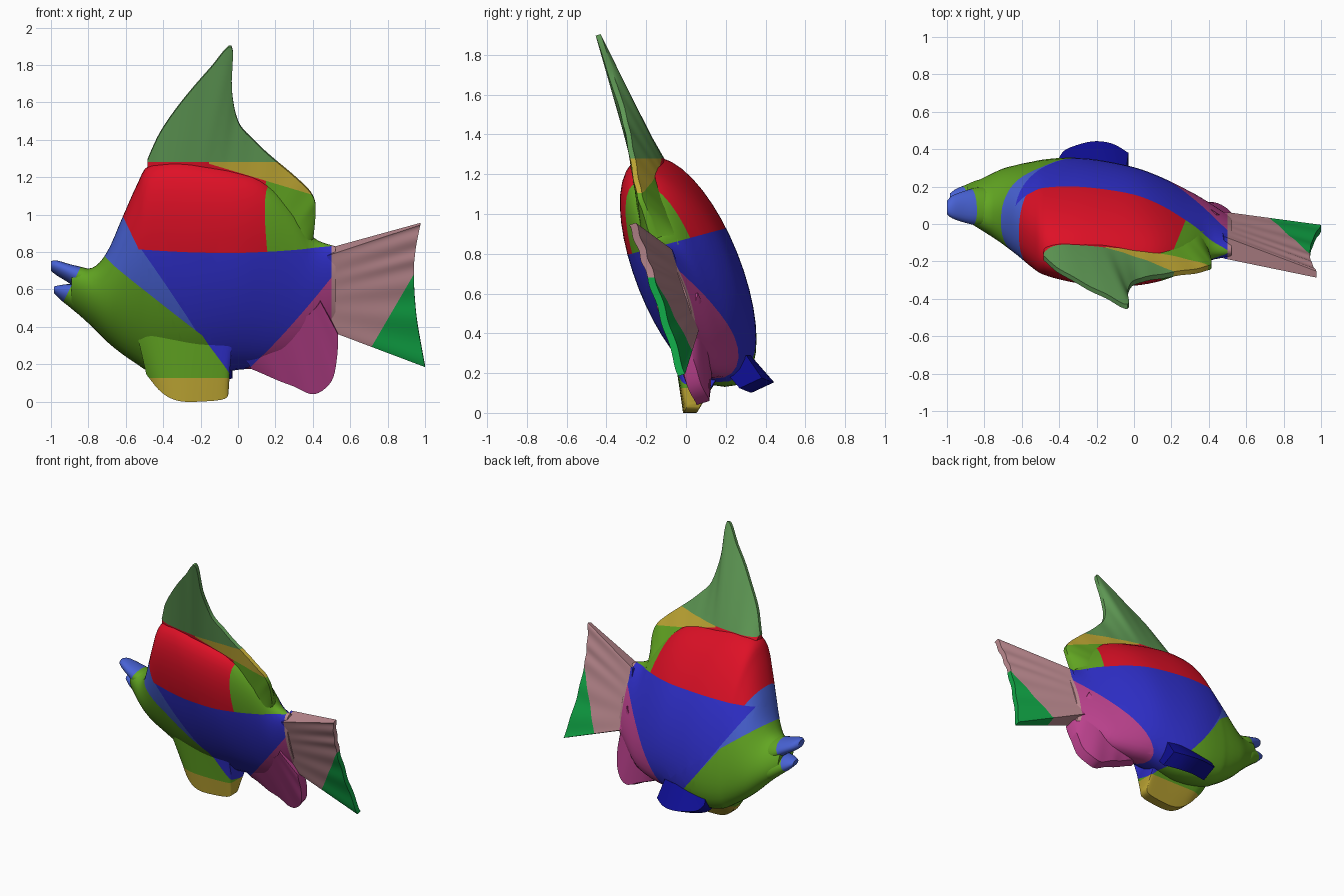
import bpy, bmesh, math
from mathutils import Vector

cube = bpy.data.objects.get("Cube")
if cube:
    bpy.data.objects.remove(cube)

# ---- colours (sRGB bytes converted to linear) ----
PALETTE = {
    "red": (222, 16, 38), "blue": (48, 48, 206), "light_blue": (72, 98, 212),
    "navy": (14, 14, 146), "leaf_green": (98, 166, 34), "sage_green": (94, 152, 84),
    "yellow": (192, 168, 52), "magenta": (188, 66, 142), "dusty_pink": (188, 138, 144),
    "emerald": (16, 166, 70)}
NAMES = list(PALETTE)
MATS = []
for name, rgb in PALETTE.items():
    lin = [((c / 255 + 0.055) / 1.055) ** 2.4 if c > 10 else c / 3294 for c in rgb] + [1]
    m = bpy.data.materials.new(name)
    m.use_nodes = True
    m.diffuse_color = lin
    bsdf = m.node_tree.nodes["Principled BSDF"]
    bsdf.inputs["Base Color"].default_value = lin
    bsdf.inputs["Roughness"].default_value = 0.6
    MATS.append(m)

# ---- colour borders: planes a*x + b*y + c*z + d = 0 ----
RED = (0, -.27, 1, -.874)
RED_FRONT = (1, 0, .48, .14)
REAR = (1, -.41, 0, -.268)
CHEEK = (1, .17, .72, -.03)
HEAD_A = (.8, -.1, 1, -.21)
HEAD_B = (1, .2, .79, -.07)
BELLY = (1, .3, -.77, .06)
TAIL = (1, 0, 0, -.5)
CREST = (0, 0, 1, -1.28)
BAND = (.3, 0, 1, -1.225)
FORK = (1.714, 0, -1, -.931)
LIP = (1, 0, -.5, 1.2)
KEEL = (0, 0, 1, -.125)


def above(p, co):
    return p[0] * co.x + p[1] * co.y + p[2] * co.z + p[3] > 0


def mid_y(x, z):
    """The fish's leaning, slightly turned middle plane."""
    return -.03 - .13 * x - .33 * (z - .7)


def smooth_path(points, steps):
    """Catmull-Rom interpolation of tuples of any length."""
    pts = [Vector(p) for p in points]
    out = []
    for i in range(len(pts) - 1):
        a, b, c, d = pts[max(i - 1, 0)], pts[i], pts[i + 1], pts[min(i + 2, len(pts) - 1)]
        for k in range(steps):
            t = k / steps
            out.append(b + (c - a) * (t / 2) + (a * 2 - b * 5 + c * 4 - d) * (t * t / 2)
                       + (b * 3 - a - c * 3 + d) * (t ** 3 / 2))
    return out + [pts[-1]]


def loft(name, rings, cuts, rule):
    """Skin closed rings, cut along the colour borders and colour by rule."""
    bm = bmesh.new()
    loops = [[bm.verts.new(p) for p in ring] for ring in rings]
    n = len(loops[0])
    for a, b in zip(loops, loops[1:]):
        for i in range(n):
            bm.faces.new((a[i], a[(i + 1) % n], b[(i + 1) % n], b[i]))
    bm.faces.new(loops[0])
    bm.faces.new(loops[-1])
    for p in cuts:
        no = Vector(p[:3])
        bmesh.ops.bisect_plane(bm, geom=bm.verts[:] + bm.edges[:] + bm.faces[:],
                               plane_co=no * (-p[3] / no.length_squared), plane_no=no, dist=1e-5)
    bmesh.ops.recalc_face_normals(bm, faces=bm.faces[:])
    for f in bm.faces:
        f.material_index = NAMES.index(rule(f.calc_center_median()))
    mesh = bpy.data.meshes.new(name)
    bm.to_mesh(mesh)
    bm.free()
    for m in MATS:
        mesh.materials.append(m)
    ob = bpy.data.objects.new(name, mesh)
    bpy.context.collection.objects.link(ob)
    bpy.ops.object.select_all(action='DESELECT')
    ob.select_set(True)
    bpy.context.view_layer.objects.active = ob
    bpy.ops.object.shade_smooth_by_angle(angle=math.radians(40))


def body(name, stations, cuts, rule, sides=40, steps=4):
    """Stations are (x, bottom z, top z, left half width, right half width)."""
    rings = []
    for x, zb, zt, left, right in smooth_path(stations, steps):
        ring = []
        for i in range(sides):
            a = 2 * math.pi * i / sides
            s = math.sin(a)
            z = (zb + zt) / 2 + (zt - zb) / 2 * math.cos(a)
            bulge = left * s ** .9 if s > 0 else -right * (-s) ** .9
            ring.append((x, mid_y(x, z) + bulge, z))
        rings.append(ring)
    loft(name, rings, cuts, rule)


def fin(name, ribs, thick, cuts, rule, normal=(0, .95, .31), shift=0, waves=0, amp=0,
        rows=8, steps=5):
    """Ribs run root to edge, as (x, z, x, z) on the middle plane or as two 3D points.
    The edge is moved sideways by shift."""
    ribs = [(r[0], mid_y(r[0], r[1]), r[1], r[2], mid_y(r[2], r[3]) + shift, r[3])
            if len(r) == 4 else r for r in ribs]
    path = smooth_path(ribs, steps)
    no = Vector(normal)
    rings = []
    for j, r in enumerate(path):
        root, edge = Vector(r[:3]), Vector(r[3:])
        front, back = [], []
        for k in range(rows + 1):
            v = k / rows
            w = thick[0] + (thick[1] - thick[0]) * v
            p = root.lerp(edge, v) + no * (amp * v * math.sin(2 * math.pi * waves * j / (len(path) - 1)))
            front.append(p - no * w)
            back.append(p + no * w)
        rings.append(front + back[::-1])
    loft(name, rings, cuts, rule)


# ---- body ----
def body_colour(c):
    if above(TAIL, c):
        return "dusty_pink"
    if above(BELLY, c):
        return "magenta"
    if not above(HEAD_A, c) and not above(HEAD_B, c):
        return "leaf_green"
    if above(RED, c):
        if above(REAR, c):
            return "leaf_green"
        return "red" if above(RED_FRONT, c) else "light_blue"
    return "blue" if above(CHEEK, c) else "light_blue"


body("body", [
    (-.89, .50, .72, .08, .095), (-.78, .40, .715, .13, .165), (-.7, .32, .8, .17, .2),
    (-.62, .255, .98, .205, .215), (-.54, .20, 1.16, .235, .23), (-.48, .165, 1.26, .255, .235),
    (-.35, .135, 1.29, .28, .25), (-.2, .135, 1.28, .29, .255), (0, .17, 1.24, .28, .235),
    (.15, .18, 1.18, .235, .195), (.3, .21, 1.03, .165, .145), (.4, .28, .88, .12, .115),
    (.52, .37, .83, .065, .075)],
    [RED, RED_FRONT, REAR, CHEEK, HEAD_A, HEAD_B, BELLY, TAIL], body_colour)


# ---- open mouth ----
def lip_colour(c):
    return "leaf_green" if above(LIP, c) else "light_blue"


body("upper_jaw", [
    (-1.0, .70, .75, .03, .04), (-.97, .675, .755, .06, .06), (-.9, .632, .735, .085, .085),
    (-.83, .58, .718, .1, .1), (-.76, .56, .70, .1, .1)], [LIP], lip_colour, 24)
body("lower_jaw", [
    (-.985, .58, .615, .03, .03), (-.95, .545, .623, .055, .055), (-.9, .505, .628, .075, .075),
    (-.83, .45, .62, .1, .1), (-.76, .42, .6, .1, .1)], [LIP], lip_colour, 24)


# ---- dorsal fin ----
def dorsal_colour(c):
    if above(CREST, c):
        return "sage_green"
    if c.x < -.15:
        return "red"
    if above(BAND, c):
        return "yellow"
    return "leaf_green" if c.x > .15 else "red"


fin("dorsal_fin", [
    (-.47, 1.12, -.485, 1.29), (-.42, 1.15, -.41, 1.45), (-.34, 1.15, -.28, 1.63),
    (-.26, 1.15, -.15, 1.78), (-.2, 1.15, -.035, 1.9), (-.13, 1.15, -.033, 1.67),
    (-.05, 1.13, .0, 1.5), (.05, 1.09, .08, 1.4), (.14, 1.05, .2, 1.29),
    (.21, 1.0, .33, 1.18), (.27, .95, .4, 1.1), (.32, .9, .415, 1.02), (.37, .82, .4, .85)],
    (.085, .013), [CREST, BAND], dorsal_colour, shift=-.02, waves=9, amp=.002)


# ---- tail fin ----
def tail_colour(c):
    if above(FORK, c):
        return "emerald"
    if above(TAIL, c):
        return "dusty_pink"
    return "magenta" if above(BELLY, c) else "blue"


fin("tail_fin", [
    (.48, .80, .975, .95), (.47, .7, .95, .82), (.47, .6, .94, .68),
    (.47, .5, .955, .45), (.48, .40, 1.0, .19)], (.062, .018), [TAIL, FORK, BELLY],
    tail_colour, shift=-.03, waves=5, amp=.004, steps=12)

# ---- anal fin ----
fin("anal_fin", [
    (.02, .3, .07, .185), (.12, .35, .2, .13), (.23, .41, .3, .09), (.32, .46, .41, .05),
    (.38, .5, .5, .12), (.42, .54, .53, .25), (.44, .57, .535, .37)],
    (.11, .034), [BELLY], lambda c: "magenta" if above(BELLY, c) else "blue",
    shift=-.045, waves=4, amp=.003)


# ---- pelvic fins: right one hangs down, left one spreads outwards ----
def keel_colour(c):
    if not above(KEEL, c):
        return "yellow"
    return "blue" if above(HEAD_B, c) else "leaf_green"


fin("right_pelvic_fin", [
    (-.54, .16, .36, -.49, .075, .145), (-.46, .13, .36, -.41, .04, .05),
    (-.34, .11, .36, -.32, .02, .004), (-.2, .1, .36, -.2, .02, .0),
    (-.08, .1, .36, -.07, .03, .015), (-.03, .1, .36, -.05, .05, .06)],
    (.17, .033), [KEEL, HEAD_B], keel_colour, normal=(0, 1, 0))
fin("left_pelvic_fin", [
    (-.38, .24, .27, -.4, .3, .19), (-.33, .25, .26, -.36, .345, .15),
    (-.22, .26, .26, -.23, .385, .13), (-.12, .26, .26, -.12, .375, .13),
    (-.04, .24, .26, -.03, .325, .15)],
    (.07, .062), [], lambda c: "navy", normal=(0, .9, .42))
